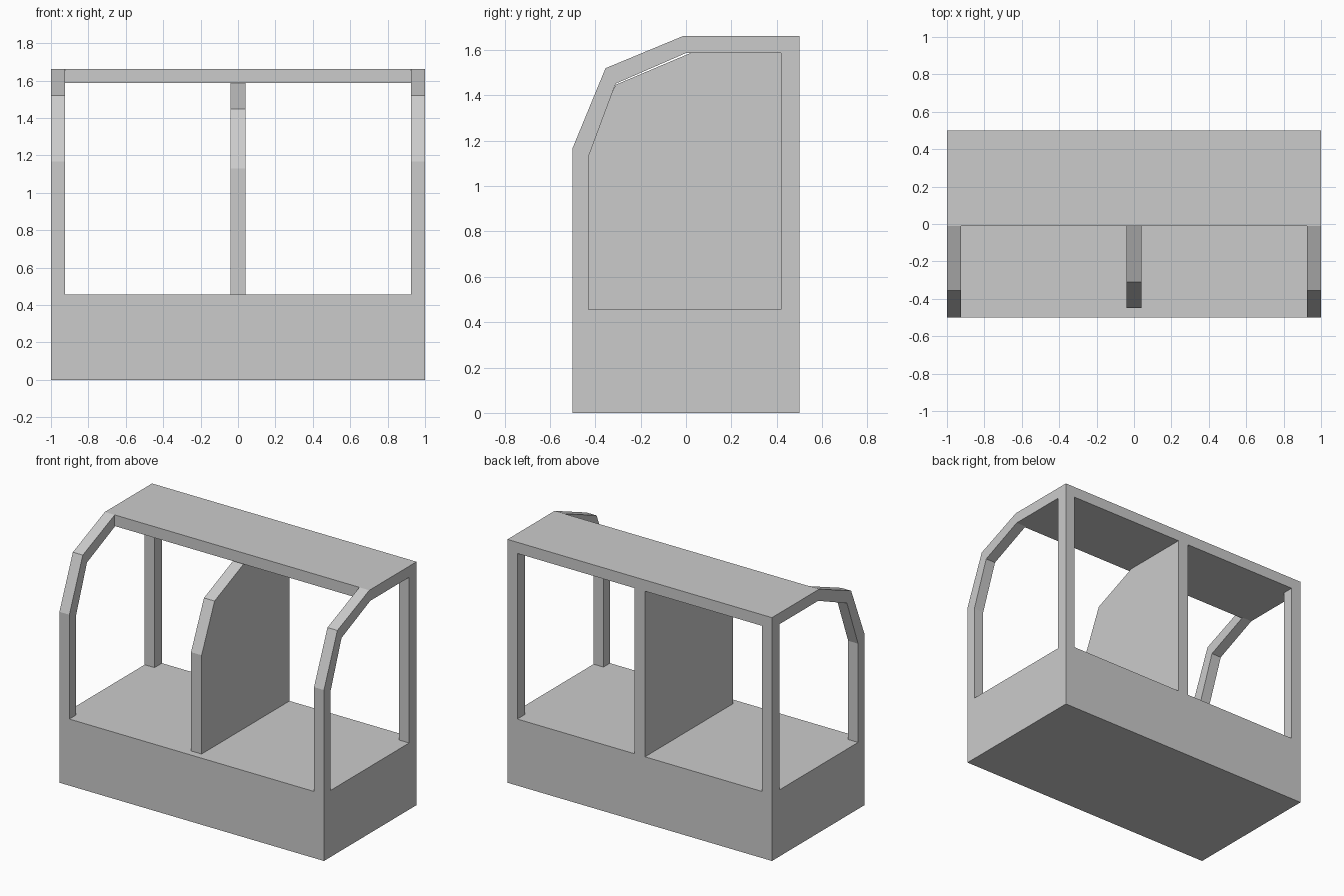
import bpy, bmesh

if "Cube" in bpy.data.objects:
    bpy.data.objects.remove(bpy.data.objects["Cube"])

SILL, ROOF_LOW, ROOF_TOP = 0.455, 1.587, 1.663
OUTER = [(-0.5, SILL), (-0.5, 1.168), (-0.355, 1.52), (-0.01, ROOF_TOP), (0.5, ROOF_TOP), (0.5, SILL)]
INNER = [(-0.43, SILL), (-0.43, 1.13), (-0.31, 1.452), (0.0, ROOF_LOW), (0.42, ROOF_LOW), (0.42, SILL)]


def prism(name, polygons, x0, x1):
    """Extrude joined (y, z) polygons along x into one solid."""
    bm = bmesh.new()
    for poly in polygons:
        bm.faces.new([bm.verts.new((x0, y, z)) for y, z in poly])
    bmesh.ops.remove_doubles(bm, verts=bm.verts, dist=1e-5)
    bmesh.ops.recalc_face_normals(bm, faces=bm.faces)
    res = bmesh.ops.extrude_face_region(bm, geom=bm.faces[:], use_keep_orig=True)
    moved = [g for g in res["geom"] if isinstance(g, bmesh.types.BMVert)]
    bmesh.ops.translate(bm, verts=moved, vec=(x1 - x0, 0, 0))
    bmesh.ops.recalc_face_normals(bm, faces=bm.faces)
    mesh = bpy.data.meshes.new(name)
    bm.to_mesh(mesh)
    bm.free()
    obj = bpy.data.objects.new(name, mesh)
    bpy.context.collection.objects.link(obj)
    return obj


def rect(y0, y1, z0, z1):
    return [(y0, z0), (y1, z0), (y1, z1), (y0, z1)]


# Solid lower body
prism("base", [rect(-0.5, 0.5, 0, SILL)], -1, 1)

# Open window frames at both ends, one quad per bar
bars = [[OUTER[i], OUTER[i + 1], INNER[i + 1], INNER[i]] for i in range(5)]
for side, x0, x1 in (("left", -1, -0.925), ("right", 0.925, 1)):
    prism(side + "_frame", bars, x0, x1)

# Roof slab between the frames
prism("roof", [rect(-0.01, 0.5, ROOF_LOW, ROOF_TOP)], -0.925, 0.925)

# Central dividing wall, flush with the back
divider = [(-0.45, SILL), (-0.45, 1.13), (-0.31, 1.447), (0.02, ROOF_LOW), (0.5, ROOF_LOW), (0.5, SILL)]
prism("divider", [divider], -0.04, 0.04)
